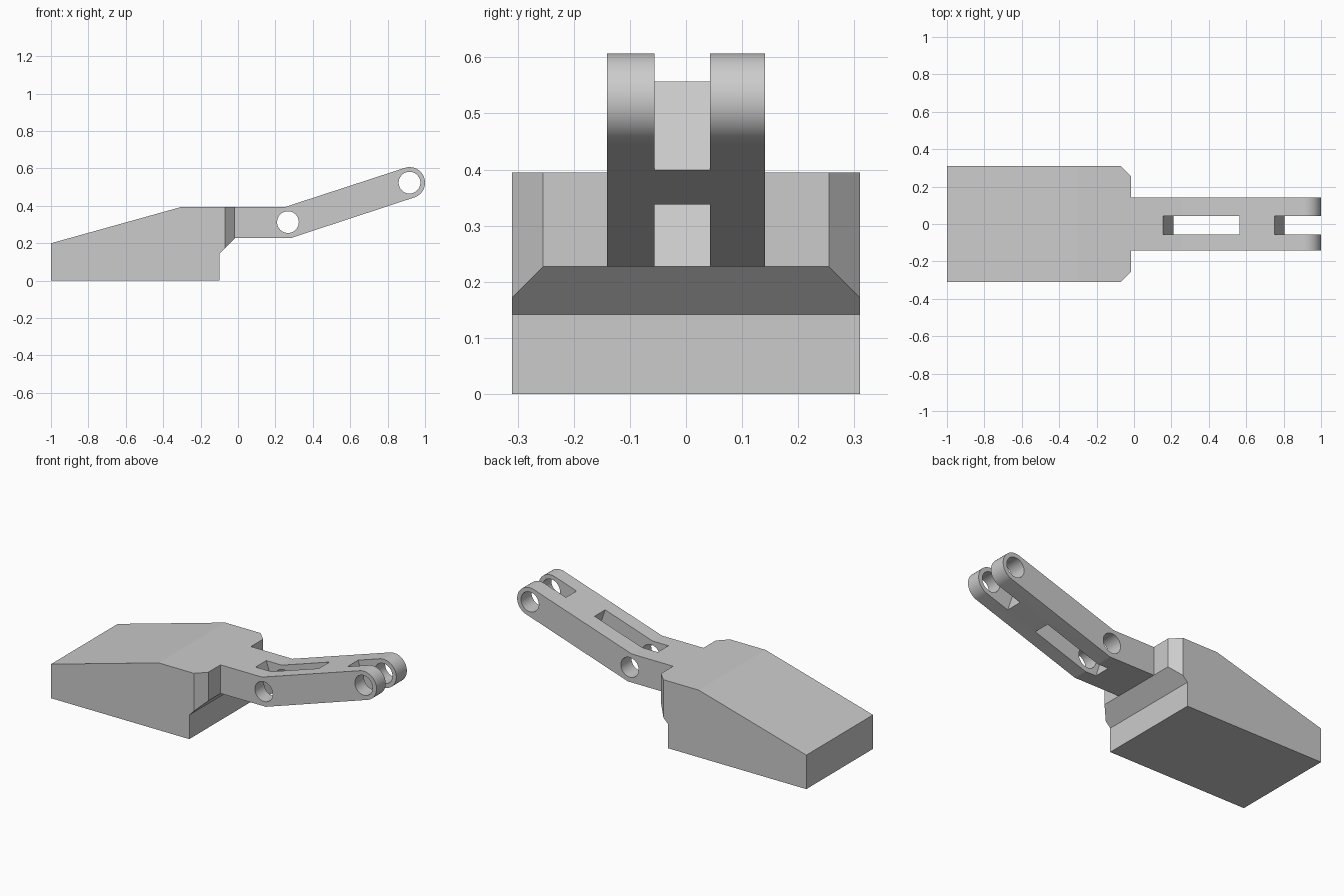
import bpy, bmesh
from math import sin, cos, atan2, pi, radians
from mathutils import Vector

cube = bpy.data.objects.get("Cube")
if cube:
    bpy.data.objects.remove(cube, do_unlink=True)

GREY = (0.6, 0.6, 0.6, 1)
grey = bpy.data.materials.new("plain grey")
grey.use_nodes = True
grey.diffuse_color = GREY
grey.node_tree.nodes["Principled BSDF"].inputs["Base Color"].default_value = GREY


def prism(name, profile, y0, y1):
    """Extrude an x-z outline from y0 to y1."""
    bm = bmesh.new()
    face = bm.faces.new([bm.verts.new((x, y0, z)) for x, z in profile])
    ext = bmesh.ops.extrude_face_region(bm, geom=[face])["geom"]
    moved = [v for v in ext if isinstance(v, bmesh.types.BMVert)]
    bmesh.ops.translate(bm, verts=moved, vec=(0, y1 - y0, 0))
    bmesh.ops.recalc_face_normals(bm, faces=bm.faces)
    mesh = bpy.data.meshes.new(name)
    bm.to_mesh(mesh)
    bm.free()
    mesh.materials.append(grey)
    obj = bpy.data.objects.new(name, mesh)
    bpy.context.collection.objects.link(obj)
    return obj


def arc(centre, r, start, end, n):
    return [(centre[0] + r * cos(start + (end - start) * i / n),
             centre[1] + r * sin(start + (end - start) * i / n)) for i in range(n + 1)]


def activate(obj):
    bpy.ops.object.select_all(action="DESELECT")
    obj.select_set(True)
    bpy.context.view_layer.objects.active = obj


def cut(obj, cutter):
    cutter.hide_render = True
    mod = obj.modifiers.new("cut", "BOOLEAN")
    mod.operation = "DIFFERENCE"
    mod.solver = "EXACT"
    mod.object = cutter
    activate(obj)
    bpy.ops.object.modifier_apply(modifier=mod.name)
    bpy.data.objects.remove(cutter, do_unlink=True)


# Wedge-shaped head with its two upright corners chamfered
JOIN, BASE, TOP = -0.015, 0.227, 0.395
HALF = 0.31
head = prism("head", [(-1, 0), (-0.1, 0), (-0.1, 0.142), (JOIN, BASE),
                      (JOIN, TOP), (-0.3, TOP), (-1, 0.2)], -HALF, HALF)
bm = bmesh.new()
bm.from_mesh(head.data)
for side in (1, -1):
    geom = bm.verts[:] + bm.edges[:] + bm.faces[:]
    bmesh.ops.bisect_plane(bm, geom=geom, plane_co=(-0.07, side * HALF, 0),
                           plane_no=Vector((1, side, 0)).normalized(), clear_outer=True)
    bmesh.ops.holes_fill(bm, edges=[e for e in bm.edges if e.is_boundary])
bmesh.ops.recalc_face_normals(bm, faces=bm.faces)
bm.to_mesh(head.data)
bm.free()

# Bent arm with a rounded tip
tip, elbow = (0.917, 0.524), (0.267, 0.313)
tilt = atan2(1, 3)
arm = prism("arm", [(JOIN, BASE), (0.28, BASE)]
            + arc(tip, 0.083, tilt - pi / 2, tilt + pi / 2, 32)
            + [(0.255, TOP), (JOIN, TOP)], -0.141, 0.141)

# Slots square to the sloping part: a closed one and an open fork
for start, end in ((0.271, 0.693), (0.889, 1.3)):
    corners = [(start, -0.1), (end, -0.1), (end, 0.5), (start, 0.5)]
    outline = [(s * cos(tilt) - t * sin(tilt), s * sin(tilt) + t * cos(tilt))
               for s, t in corners]
    cut(arm, prism("slot_cutter", outline, -0.056, 0.043))

# Pin holes through elbow and tip
for centre in (elbow, tip):
    cut(arm, prism("pin_hole_cutter", arc(centre, 0.058, 0, 2 * pi, 48)[:-1], -0.3, 0.3))

activate(arm)
bpy.ops.object.shade_smooth_by_angle(angle=radians(15))
